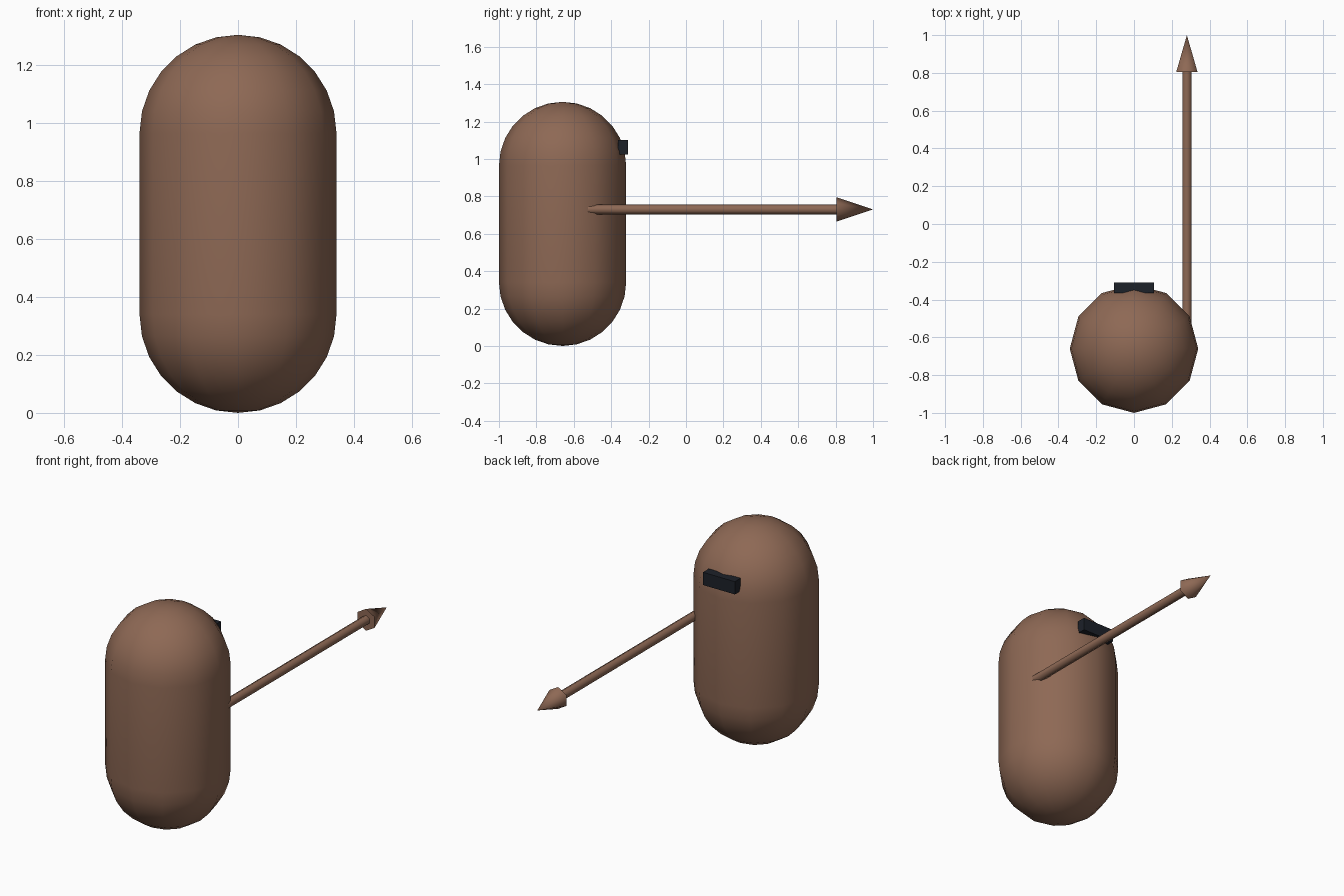
import bpy, bmesh
from math import sin, cos, pi
from mathutils import Matrix

default = bpy.data.objects.get("Cube")
if default:
    bpy.data.objects.remove(default, do_unlink=True)


def material(name, rgb):
    m = bpy.data.materials.new(name)
    m.use_nodes = True
    m.diffuse_color = (*rgb, 1)
    m.node_tree.nodes["Principled BSDF"].inputs["Base Color"].default_value = (*rgb, 1)
    return m


brown = material("warm brown", (0.27, 0.14, 0.09))
black = material("blue black", (0.012, 0.015, 0.022))


def finish(bm, name, mat, smooth_angle=None):
    bmesh.ops.recalc_face_normals(bm, faces=bm.faces)
    mesh = bpy.data.meshes.new(name)
    bm.to_mesh(mesh)
    bm.free()
    mesh.materials.append(mat)
    ob = bpy.data.objects.new(name, mesh)
    bpy.context.collection.objects.link(ob)
    if smooth_angle:
        bpy.ops.object.select_all(action='DESELECT')
        ob.select_set(True)
        bpy.context.view_layer.objects.active = ob
        bpy.ops.object.shade_smooth_by_angle(angle=smooth_angle)


def lathe(name, profile, sides, matrix, mat, smooth_angle):
    """Revolve (radius, height) points around z; zero radius makes a pole."""
    bm = bmesh.new()
    rings = []
    for r, z in profile:
        count = sides if r > 1e-6 else 1
        rings.append([bm.verts.new((r * cos(2 * pi * i / sides),
                                    r * sin(2 * pi * i / sides), z))
                      for i in range(count)])
    for a, b in zip(rings, rings[1:]):
        for i in range(sides):
            j = (i + 1) % sides
            quad = [a[i % len(a)], a[j % len(a)], b[j % len(b)], b[i % len(b)]]
            bm.faces.new(list(dict.fromkeys(quad)))
    bm.transform(matrix)
    finish(bm, name, mat, smooth_angle)


# Capsule body: two domed ends joined by a straight twelve-sided wall
radius, height, steps = 0.34, 1.305, 7
arc = [pi / 2 * i / steps for i in range(steps + 1)]
lower = [(radius * sin(a), radius * (1 - cos(a))) for a in arc]
upper = [(r, height - z) for r, z in reversed(lower)]
lathe("body", lower + upper, 12, Matrix.Translation((0, -0.66, 0)), brown, pi / 4)

# Spear pointing to the back, held at the left side
spear = Matrix.Translation((0.28, 0, 0.73)) @ Matrix.Rotation(-pi / 2, 4, 'X') @ Matrix.Rotation(pi / 2, 4, 'Z')
lathe("spear_shaft", [(0, -0.6), (0.027, -0.6), (0.027, 0.82), (0, 0.82)], 6, spear, brown, pi / 2.9)
lathe("spear_head", [(0, 0.805), (0.065, 0.805), (0, 1.0)], 6, spear, brown, pi / 2.9)

# Visor bar on the back of the dome
bm = bmesh.new()
bmesh.ops.create_cube(bm, size=1, matrix=Matrix.Translation((0, -0.337, 1.062))
                      @ Matrix.Diagonal((0.21, 0.055, 0.076, 1)))
finish(bm, "visor", black)
